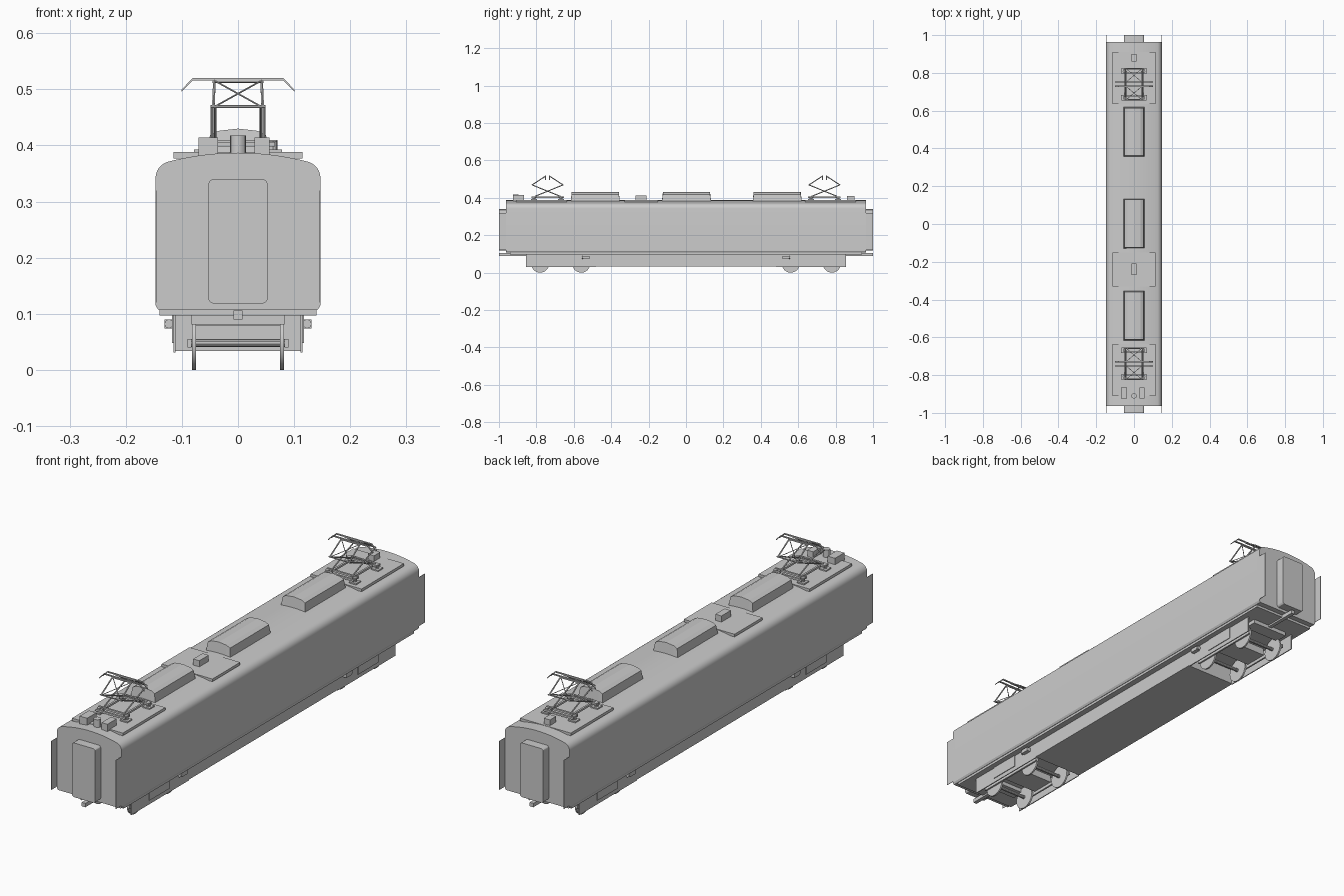
import bpy, bmesh, math
from mathutils import Vector

if "Cube" in bpy.data.objects:
    bpy.data.objects.remove(bpy.data.objects["Cube"])


def finish(name, bm, smooth=False):
    bmesh.ops.recalc_face_normals(bm, faces=bm.faces[:])
    me = bpy.data.meshes.new(name)
    bm.to_mesh(me)
    bm.free()
    ob = bpy.data.objects.new(name, me)
    bpy.context.collection.objects.link(ob)
    if smooth:
        bpy.ops.object.select_all(action='DESELECT')
        bpy.context.view_layer.objects.active = ob
        ob.select_set(True)
        bpy.ops.object.shade_smooth_by_angle(angle=math.radians(30))
    return ob


def box(name, x0, x1, y0, y1, z0, z1):
    bm = bmesh.new()
    bmesh.ops.create_cube(bm, size=1)
    for v in bm.verts:
        v.co = Vector(((x0 + x1) / 2 + v.co.x * (x1 - x0),
                       (y0 + y1) / 2 + v.co.y * (y1 - y0),
                       (z0 + z1) / 2 + v.co.z * (z1 - z0)))
    return finish(name, bm)


def extrude_xz(name, pts, y0, y1, smooth=False):
    """Extrude a closed x-z outline along y."""
    bm = bmesh.new()
    a = [bm.verts.new((x, y0, z)) for x, z in pts]
    b = [bm.verts.new((x, y1, z)) for x, z in pts]
    bm.faces.new(a)
    bm.faces.new(b[::-1])
    n = len(pts)
    for i in range(n):
        bm.faces.new((a[i], a[(i + 1) % n], b[(i + 1) % n], b[i]))
    return finish(name, bm, smooth)


def rods(name, segments, r, sides=6):
    """Several straight round rods in one object."""
    bm = bmesh.new()
    for p, q in segments:
        p, q = Vector(p), Vector(q)
        d = q - p
        m = d.to_track_quat('Z', 'Y').to_matrix().to_4x4()
        m.translation = (p + q) / 2
        bmesh.ops.create_cone(bm, cap_ends=True, segments=sides, radius1=r,
                              radius2=r, depth=d.length, matrix=m)
    return finish(name, bm, True)


def arc(cx, cz, r, a0, a1, n):
    return [(cx + r * math.cos(math.radians(a0 + (a1 - a0) * i / n)),
             cz + r * math.sin(math.radians(a0 + (a1 - a0) * i / n))) for i in range(n + 1)]


# Car body: half profile mirrored, with rounded shoulders and shallow roof arc
half = [(0.142, 0.107), (0.147, 0.115)] + arc(0.117, 0.342, 0.03, 0, 75, 6)
x1, z1 = half[-1]
half += [(x1 * (1 - i / 8), 0.387 - (0.387 - z1) * (1 - i / 8) ** 2) for i in range(1, 8)]
profile = half + [(0, 0.387)] + [(-x, z) for x, z in half[::-1]]
extrude_xz("body_shell", profile, -0.963, 0.963, True)

# Body ends: gangways, side flaps, couplers, buffers
gang = (arc(0.043, 0.33, 0.01, 0, 90, 3) + arc(-0.043, 0.33, 0.01, 90, 180, 3)
        + arc(-0.043, 0.128, 0.01, 180, 270, 3) + arc(0.043, 0.128, 0.01, 270, 360, 3))
for s, end in ((-1, "front"), (1, "rear")):
    def ybox(name, xa, xb, ya, yb, za, zb):
        return box(f"{end}_{name}", xa, xb, min(s * ya, s * yb), max(s * ya, s * yb), za, zb)
    extrude_xz(f"{end}_gangway", gang, s * 0.955, s * 1.0, True)
    ybox("coupler", -0.008, 0.008, 0.84, 1.0, 0.09, 0.106)
    ybox("drawbar_beam", -0.083, 0.083, 0.80, 0.855, 0.081, 0.107)
    for k in (-1, 1):
        ybox("side_flap", min(k * 0.1455, k * 0.147), max(k * 0.1455, k * 0.147),
             0.95, 1.0, 0.12, 0.32)

# Underframe: floor pan and central equipment box
box("floor_pan", -0.14, 0.14, -0.94, 0.94, 0.097, 0.108)
box("equipment_box", -0.115, 0.115, -0.482, 0.482, 0.034, 0.1)

# Bogies: frame, side plates, drop panels, wheels and axles
for c in (-0.67, 0.67):
    s = 1 if c > 0 else -1
    box("bogie_transom", -0.08, 0.08, c - 0.05, c + 0.05, 0.05, 0.08)
    for k in (-1, 1):
        def xbox(name, xa, xb, ya, yb, za, zb):
            return box(name, min(k * xa, k * xb), max(k * xa, k * xb),
                       min(s * ya, s * yb), max(s * ya, s * yb), za, zb)
        xbox("bogie_side_plate", 0.111, 0.115, 0.482, 0.855, 0.031, 0.1)
        xbox("bogie_drop_panel", 0.112, 0.118, 0.61, 0.74, 0.048, 0.1)
        xbox("side_bracket", 0.114, 0.131, 0.515, 0.55, 0.074, 0.09)
        xbox("bogie_frame_bar", 0.083, 0.09, 0.51, 0.83, 0.04, 0.055)
        rods("bracket_cap", [((k * 0.123, s * 0.55, 0.082), (k * 0.123, s * 0.556, 0.082))], 0.008, 12)
        for y in (0.56, 0.78):
            rods("wheel", [((k * 0.075, s * y, 0.048), (k * 0.082, s * y, 0.048))], 0.048, 24)
    for y in (0.56, 0.78):
        rods("axle", [((-0.087, s * y, 0.048), (0.087, s * y, 0.048))], 0.007, 10)

# Roof platforms
for y0, y1 in ((-0.91, -0.635), (-0.33, -0.15), (0.635, 0.91)):
    box("roof_platform", -0.115, 0.115, y0, y1, 0.377, 0.388)

# Roof ventilator hoods: tapered with an arched top
for c in (-0.485, 0.0025, 0.4875):
    rings = []
    bm = bmesh.new()
    for y, top in ((c - 0.132, 0), (c - 0.126, 1), (c + 0.126, 1), (c + 0.132, 0)):
        if top:
            pts = [(-0.05, 0.418), (-0.035, 0.426), (0, 0.43), (0.035, 0.426), (0.05, 0.418)]
        else:
            pts = [(-0.056, 0.376), (-0.035, 0.376), (0, 0.376), (0.035, 0.376), (0.056, 0.376)]
        rings.append([bm.verts.new((x, y, z)) for x, z in pts])
    for a, b in zip(rings, rings[1:]):
        for i in range(4):
            bm.faces.new((a[i], a[i + 1], b[i + 1], b[i]))
    for i in (0, 4):
        bm.faces.new([r[i] for r in rings])
    bm.faces.new([rings[0][i] for i in range(5)] + [rings[3][i] for i in range(4, -1, -1)])
    finish("roof_hood", bm)

# Small roof equipment
box("roof_box", -0.07, -0.036, -0.925, -0.865, 0.382, 0.414)
box("roof_box", 0.029, 0.056, -0.925, -0.865, 0.382, 0.414)
rods("roof_arrester", [((0, -0.91, 0.38), (0, -0.91, 0.418))], 0.014, 12)
box("roof_box", -0.014, 0.014, 0.86, 0.9, 0.385, 0.411)
box("roof_box", -0.014, 0.014, -0.27, -0.21, 0.385, 0.413)

# Pantographs: feet, base frame, crossed lower arms, upper arms, collector bows
for c in (-0.74, 0.74):
    for kx in (-1, 1):
        for ky in (-1, 1):
            x, y = kx * 0.062, c + ky * 0.072
            box("insulator_plate", x - 0.016, x + 0.016, y - 0.016, y + 0.016, 0.387, 0.393)
            rods("insulator", [((x, y, 0.39), (x, y, 0.408))], 0.008, 8)
    for ky in (-1, 1):
        y = c + ky * 0.083
        box("pantograph_base_end", -0.066, 0.066, y - 0.004, y + 0.004, 0.398, 0.406)
        y = c + ky * 0.062
        box("pantograph_base_cross", -0.07, 0.07, y - 0.004, y + 0.004, 0.402, 0.41)
    for kx in (-1, 1):
        x = kx * 0.047
        box("pantograph_base_side", x - 0.004, x + 0.004, c - 0.086, c + 0.086, 0.399, 0.407)
    arms, braces = [], []
    for ky in (-1, 1):
        knee, hip, top = c + ky * 0.083, c - ky * 0.068, c + ky * 0.012
        for kx in (-1, 1):
            xl = kx * (0.047 if ky > 0 else 0.041)
            arms.append(((xl, hip, 0.408), (xl, knee, 0.469)))
            arms.append(((kx * 0.044, knee, 0.469), (kx * 0.042, top, 0.515)))
            braces.append(((kx * 0.042, knee, 0.469), (-kx * 0.041, top, 0.515)))
        arms.append(((-0.049, knee, 0.469), (0.049, knee, 0.469)))
        arms.append(((-0.045, top, 0.514), (0.045, top, 0.514)))
    rods("pantograph_arms", arms, 0.0027)
    rods("pantograph_braces", braces, 0.0015)
    for ky in (-1, 1):
        y = c + ky * 0.011
        bow = [(-0.101, 0.495), (-0.08, 0.516), (0.08, 0.516), (0.101, 0.495),
               (0.101, 0.499), (0.081, 0.52), (-0.081, 0.52), (-0.101, 0.499)]
        extrude_xz("collector_bow", bow, y - 0.003, y + 0.003)
